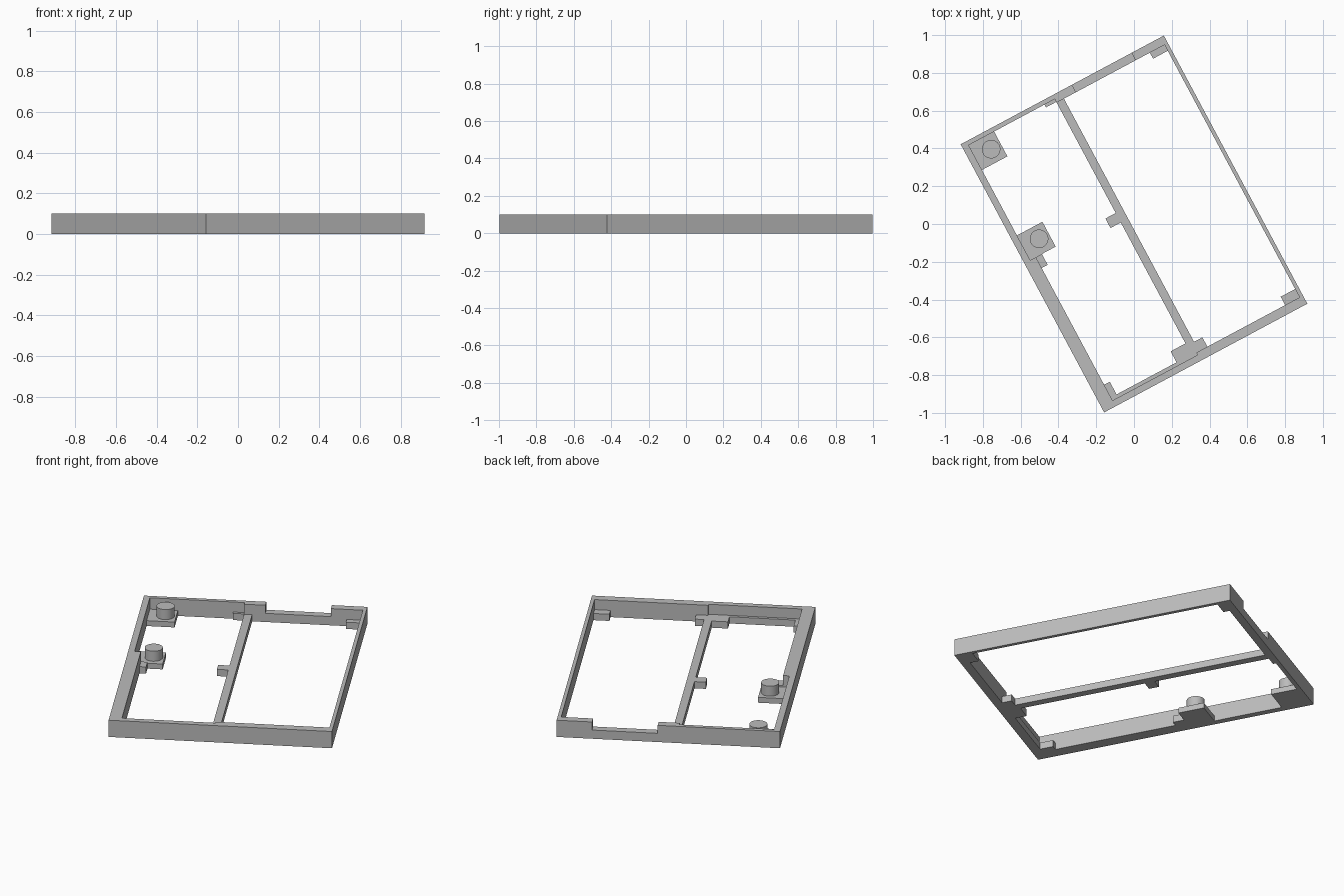
import bpy, bmesh, math
from mathutils import Matrix

cube = bpy.data.objects.get("Cube")
if cube:
    bpy.data.objects.remove(cube, do_unlink=True)

grey = bpy.data.materials.new("light_grey")
grey.use_nodes = True
colour = (0.5, 0.5, 0.5, 1)
grey.diffuse_color = colour
grey.node_tree.nodes["Principled BSDF"].inputs["Base Color"].default_value = colour

# The whole tray lies turned about the vertical axis
TURN = Matrix.Rotation(math.radians(28.15), 4, 'Z')
W, L, H = 0.61, 0.805, 0.1    # half width, half length, wall height
LOW = 0.04                    # height of divider and tabs


def finish(name, bm):
    bm.transform(TURN)
    mesh = bpy.data.meshes.new(name)
    bm.to_mesh(mesh)
    bm.free()
    mesh.materials.append(grey)
    obj = bpy.data.objects.new(name, mesh)
    bpy.context.collection.objects.link(obj)
    return obj


def box(name, u0, u1, v0, v1, top=LOW):
    bm = bmesh.new()
    bmesh.ops.create_cube(bm, size=1)
    bmesh.ops.scale(bm, vec=(u1 - u0, v1 - v0, top), verts=bm.verts)
    bmesh.ops.translate(bm, vec=((u0 + u1) / 2, (v0 + v1) / 2, top / 2), verts=bm.verts)
    return finish(name, bm)


def prism(name, outline, top):
    bm = bmesh.new()
    face = bm.faces.new([bm.verts.new((u, v, 0)) for u, v in outline])
    new = bmesh.ops.extrude_face_region(bm, geom=[face], use_keep_orig=True)
    raised = [g for g in new["geom"] if isinstance(g, bmesh.types.BMVert)]
    bmesh.ops.translate(bm, vec=(0, 0, top), verts=raised)
    bmesh.ops.recalc_face_normals(bm, faces=bm.faces)
    return finish(name, bm)


# Outer walls, stepped in thickness
prism("left_wall", [(-W, -L), (-0.541, -L), (-0.541, 0.09), (-0.575, 0.09),
                    (-0.575, L), (-W, L)], H)
box("right_wall", 0.59, W, -L, L, H)
prism("front_wall", [(-0.541, -L), (0.59, -L), (0.59, -0.756), (-0.03, -0.756),
                     (-0.03, -0.77), (-0.541, -0.77)], H)
prism("back_wall", [(-0.575, L), (-0.575, 0.781), (-0.058, 0.781),
                    (-0.058, 0.76), (0.058, 0.76), (0.058, L)], H)
box("back_wall_notch", 0.058, 0.416, 0.76, L, 0.052)
box("back_wall_end", 0.416, 0.59, 0.76, L, H)

# Low divider between the two bays
box("divider", -0.058, -0.014, -0.756, 0.76)

# Support tabs and ledge
box("divider_middle_tab", -0.12, -0.058, 0.04, 0.097)
box("divider_back_tab", -0.12, -0.058, 0.764, 0.781)
box("divider_front_tab", -0.147, -0.03, -0.77, -0.686)
box("divider_side_tab", -0.03, 0.036, -0.756, -0.7)
box("front_ledge", -0.507, -0.147, -0.77, -0.752)
box("front_left_tab", -0.541, -0.507, -0.77, -0.676)
box("front_right_tab", 0.503, 0.59, -0.756, -0.706)
box("back_right_tab", 0.502, 0.59, 0.724, 0.76)
box("left_wall_tab", -0.541, -0.505, 0.025, 0.09)

# Square pads, each with a round post
for place, v0, v1, post_v in (("back", 0.632, 0.781, 0.706), ("middle", 0.09, 0.239, 0.168)):
    box(place + "_pad", -0.575, -0.422, v0, v1, 0.032)
    bm = bmesh.new()
    bmesh.ops.create_cone(bm, cap_ends=True, segments=40, radius1=0.049, radius2=0.049, depth=0.06,
                          matrix=Matrix.Translation((-0.48, post_v, 0.062)))
    post = finish(place + "_post", bm)
    for poly in post.data.polygons:
        poly.use_smooth = abs(poly.normal.z) < 0.5
    for edge in post.data.edges:
        a, b = (post.data.vertices[i].co.z for i in edge.vertices)
        edge.use_edge_sharp = abs(a - b) < 0.01
